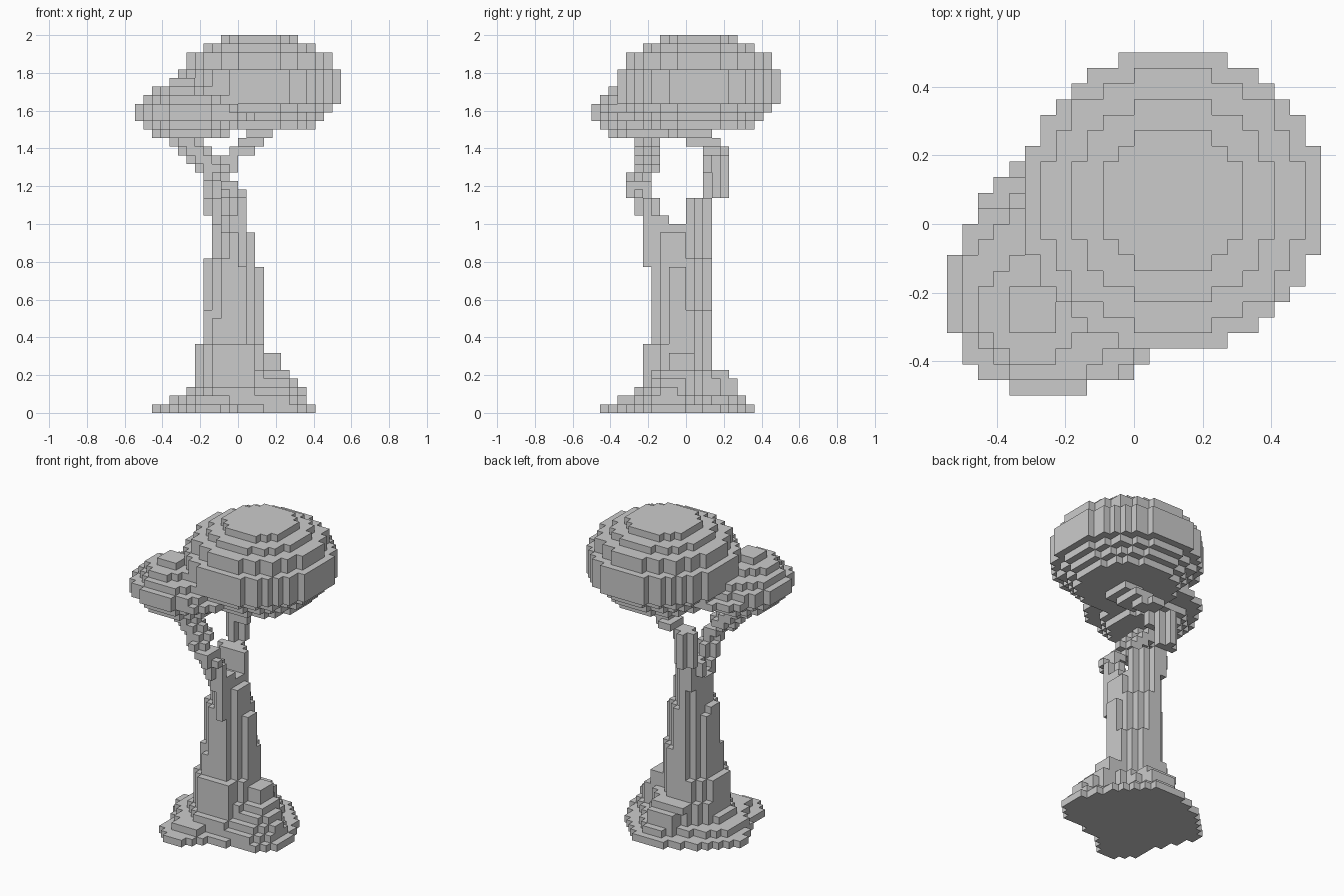
import bpy
import bmesh
from mathutils import Vector

cube = bpy.data.objects.get("Cube")
if cube:
    bpy.data.objects.remove(cube, do_unlink=True)

UNIT = 2 / 44                      # edge of one block
ORIGIN = Vector((12, 11, 0))       # block coordinates of the world centre

grey = bpy.data.materials.new("plain grey")
grey.use_nodes = True
colour = (0.6, 0.6, 0.6, 1)
grey.diffuse_color = colour
grey.node_tree.nodes["Principled BSDF"].inputs["Base Color"].default_value = colour


def box(x0, x1, y0, y1, bottom, top):
    """All blocks in the given cell range."""
    return {(i, j, k)
            for i in range(x0, x1 + 1)
            for j in range(y0, y1 + 1)
            for k in range(bottom, top + 1)}


def oval(x0, x1, y0, y1, bottom, top):
    """Blocks inside an ellipse that fills the given cell range."""
    cx, cy = (x0 + x1) / 2, (y0 + y1) / 2
    rx, ry = (x1 - x0 + 1) / 2, (y1 - y0 + 1) / 2
    return {(i, j, k) for i, j, k in box(x0, x1, y0, y1, bottom, top)
            if ((i - cx) / rx) ** 2 + ((j - cy) / ry) ** 2 <= 1.001}


def disc(cx, cy, r, bottom, top):
    return oval(cx - r, cx + r, cy - r, cy + r, bottom, top)


def plus(cx, cy, bottom, top):
    """A thin limb with a plus-shaped section."""
    return (box(cx - 1, cx + 1, cy, cy, bottom, top)
            | box(cx, cx, cy - 1, cy + 1, bottom, top))


def build(name, cells):
    """Make a mesh from the exposed sides of a set of blocks."""
    bm = bmesh.new()
    corners = {}

    def corner(p):
        key = tuple(round(c) for c in p)
        if key not in corners:
            corners[key] = bm.verts.new((Vector(key) - ORIGIN) * UNIT)
        return corners[key]

    for cell in sorted(cells):
        base = Vector(cell)
        for axis in range(3):
            u, v, n = Vector(), Vector(), Vector()
            n[axis] = u[(axis + 1) % 3] = v[(axis + 2) % 3] = 1
            for side in (0, 1):
                step = n if side else -n
                if tuple(int(c) for c in base + step) in cells:
                    continue
                start = base + n * side
                quad = [start, start + u, start + u + v, start + v]
                if not side:
                    quad.reverse()
                bm.faces.new([corner(p) for p in quad])
    mesh = bpy.data.meshes.new(name)
    bm.to_mesh(mesh)
    bm.free()
    mesh.materials.append(grey)
    obj = bpy.data.objects.new(name, mesh)
    bpy.context.collection.objects.link(obj)


# Lobed root plate: a core with front, right, left and back lobes
roots = oval(3, 19, 4, 17, 0, 0)
roots |= oval(5, 11, 1, 10, 0, 0)
roots |= oval(12, 20, 5, 12, 0, 0)
roots |= oval(2, 10, 9, 14, 0, 0)
roots |= oval(8, 16, 10, 18, 0, 0)
# Second tier
roots |= oval(4, 17, 5, 15, 1, 1)
roots |= oval(6, 11, 3, 9, 1, 1)
roots |= oval(12, 19, 5, 12, 1, 1)
roots |= oval(9, 15, 11, 17, 1, 1)
# Upper tiers narrowing to the trunk
roots |= oval(6, 16, 5, 14, 2, 2)
roots |= oval(12, 19, 6, 11, 2, 2)
roots |= oval(9, 14, 10, 16, 2, 3)
roots |= oval(7, 15, 6, 14, 3, 4)
roots |= oval(13, 18, 7, 11, 3, 3)
roots |= box(14, 17, 8, 11, 4, 4)
roots |= box(9, 13, 13, 15, 4, 4)
roots |= oval(7, 14, 6, 13, 5, 7)
roots |= box(14, 16, 9, 11, 5, 6)
roots |= box(10, 13, 6, 8, 3, 7)
build("root_flare", roots)

# Trunk with bark ridges, its corners trimmed more towards the top
trunk = disc(11, 10, 3, 0, 16)
trunk |= oval(9, 13, 7, 13, 17, 20)
trunk |= oval(9, 12, 7, 13, 21, 21)
trunk |= box(8, 9, 8, 10, 8, 17)
trunk |= box(12, 13, 11, 13, 8, 10)
trunk |= box(8, 9, 7, 9, 8, 10)
trunk = {(i, j, k) for i, j, k in trunk
         if 15 + k // 6 <= i + j <= 26 - k // 6}
build("trunk", trunk)

# Front branch, leaning forward and then out to the side crown
front = box(11, 12, 7, 8, 17, 22)
front |= box(12, 12, 6, 6, 17, 22)
front |= plus(11, 7, 21, 22)
front |= plus(11, 6, 23, 24)
front |= plus(11, 5, 25, 25)
front |= box(10, 11, 4, 6, 26, 26)
front |= plus(9, 5, 27, 27)
for step in range(4):
    front |= oval(7 - step, 10 - step, 5, 7, 28 + step, 28 + step)
build("front_branch", front)

# Back branch, bowing backward and then up into the main crown
back = box(11, 12, 11, 11, 21, 24)
back |= box(9, 11, 11, 12, 21, 24)
back |= box(9, 10, 13, 13, 21, 24)
back |= plus(9, 12, 23, 24)
back |= plus(9, 14, 25, 29)
back |= box(10, 11, 13, 13, 28, 29)
back |= box(11, 13, 13, 14, 30, 30)
back |= box(11, 12, 15, 15, 30, 30)
back |= box(12, 14, 11, 14, 31, 31)
back |= box(13, 15, 10, 13, 32, 32)
build("back_branch", back)

# Main crown: stacked discs as (radius, bottom, top)
crown = set()
for r, bottom, top in ((6, 33, 33), (7, 34, 34), (8, 35, 35), (9, 36, 39),
                       (8, 40, 41), (6, 42, 42), (4, 43, 43)):
    crown |= disc(14, 12, r, bottom, top)
build("main_crown", crown)

# Side crown: stacked discs as (centre, radius, bottom, top), widened
# where it meets the main crown
side_crown = disc(7, 7, 7, 34, 34) & box(2, 14, 1, 14, 34, 34)
for c, r, bottom, top in ((6, 4, 32, 32), (6, 5, 33, 33), (6, 6, 34, 35),
                          (6, 5, 36, 36), (5, 3, 37, 37)):
    side_crown |= disc(c, c, r, bottom, top)
side_crown |= box(4, 6, 4, 6, 38, 38)
build("side_crown", side_crown)
